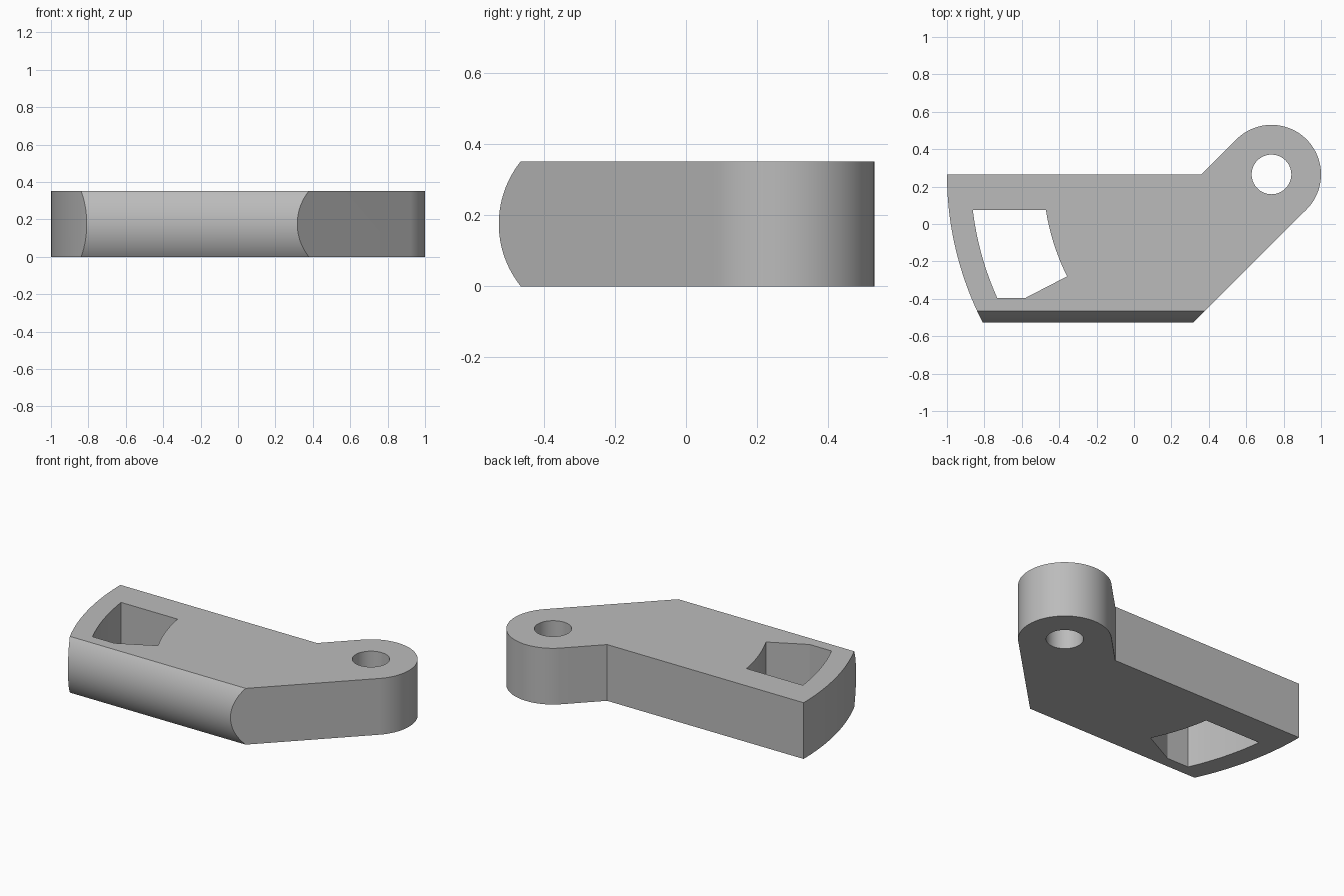
import bpy, bmesh
from math import sin, cos, asin, radians, pi
from mathutils import Vector

if "Cube" in bpy.data.objects:
    bpy.data.objects.remove(bpy.data.objects["Cube"], do_unlink=True)

HEIGHT = 0.352
PIVOT = (0.735, 0.265)
BOSS_R = 0.265
HOLE_R = 0.106
BACK, FRONT = 0.265, -0.527

grey = bpy.data.materials.new("plain grey")
grey.use_nodes = True
colour = (0.5, 0.5, 0.5, 1)
grey.diffuse_color = colour
grey.node_tree.nodes["Principled BSDF"].inputs["Base Color"].default_value = colour


def arc(centre, r, start, end, steps):
    """Points along an arc, angles in radians."""
    angles = [start + (end - start) * i / steps for i in range(steps + 1)]
    return [(centre[0] + r * cos(a), centre[1] + r * sin(a)) for a in angles]


def pivot_arc(r, y_from, y_to, steps=24):
    """Arc around the pivot, on its -x side, between two y values."""
    a, b = (pi - asin((y - PIVOT[1]) / r) for y in (y_from, y_to))
    return arc(PIVOT, r, a, b, steps)


def prism(name, points, direction):
    """Extrude a closed loop of 3D points."""
    bm = bmesh.new()
    face = bm.faces.new([bm.verts.new(p) for p in points])
    new = bmesh.ops.extrude_face_region(bm, geom=[face])["geom"]
    moved = [v for v in new if isinstance(v, bmesh.types.BMVert)]
    bmesh.ops.translate(bm, verts=moved, vec=Vector(direction))
    bmesh.ops.recalc_face_normals(bm, faces=bm.faces)
    mesh = bpy.data.meshes.new(name)
    bm.to_mesh(mesh)
    bm.free()
    mesh.materials.append(grey)
    obj = bpy.data.objects.new(name, mesh)
    bpy.context.collection.objects.link(obj)
    return obj


def cut(target, tool, operation):
    mod = target.modifiers.new(tool.name, 'BOOLEAN')
    mod.object, mod.operation, mod.solver = tool, operation, 'EXACT'
    tool.hide_render = True
    bpy.context.view_layer.objects.active = target
    bpy.ops.object.modifier_apply(modifier=mod.name)
    bpy.data.objects.remove(tool, do_unlink=True)


# Arm outline: rounded pivot end, straight back, curved far end, slanted side
outline = arc(PIVOT, BOSS_R, radians(-45), radians(135), 64)
outline += [(0.361, BACK)]
outline += pivot_arc(1.735, BACK, FRONT)
outline += [(0.317, FRONT)]
arm = prism("pivot_arm", [(x, y, 0) for x, y in outline], (0, 0, HEIGHT))

# Bulged front edge, from a side profile swept along the arm
bulge_r, half = 0.281, HEIGHT / 2
spread = asin(half / bulge_r)
side = arc((FRONT + bulge_r, half), bulge_r, pi + spread, pi - spread, 32)
side += [(0.8, HEIGHT), (0.8, 0)]
bulge = prism("bulge_cutter", [(-1.2, y, z) for y, z in side], (2.4, 0, 0))
cut(arm, bulge, 'INTERSECT')

# Pivot hole
hole = arc(PIVOT, HOLE_R, 0, 2 * pi, 64)[:-1]
cut(arm, prism("hole_cutter", [(x, y, -0.1) for x, y in hole], (0, 0, 0.6)), 'DIFFERENCE')

# Window with two sides curved around the pivot
window = pivot_arc(1.608, 0.075, -0.395) + [(-0.58, -0.395)]
window += pivot_arc(1.221, -0.28, 0.075)
cut(arm, prism("window_cutter", [(x, y, -0.1) for x, y in window], (0, 0, 0.6)), 'DIFFERENCE')

# Smooth curved walls, sharp corners
bpy.ops.object.select_all(action='DESELECT')
arm.select_set(True)
bpy.context.view_layer.objects.active = arm
bpy.ops.object.shade_smooth_by_angle(angle=radians(20))
